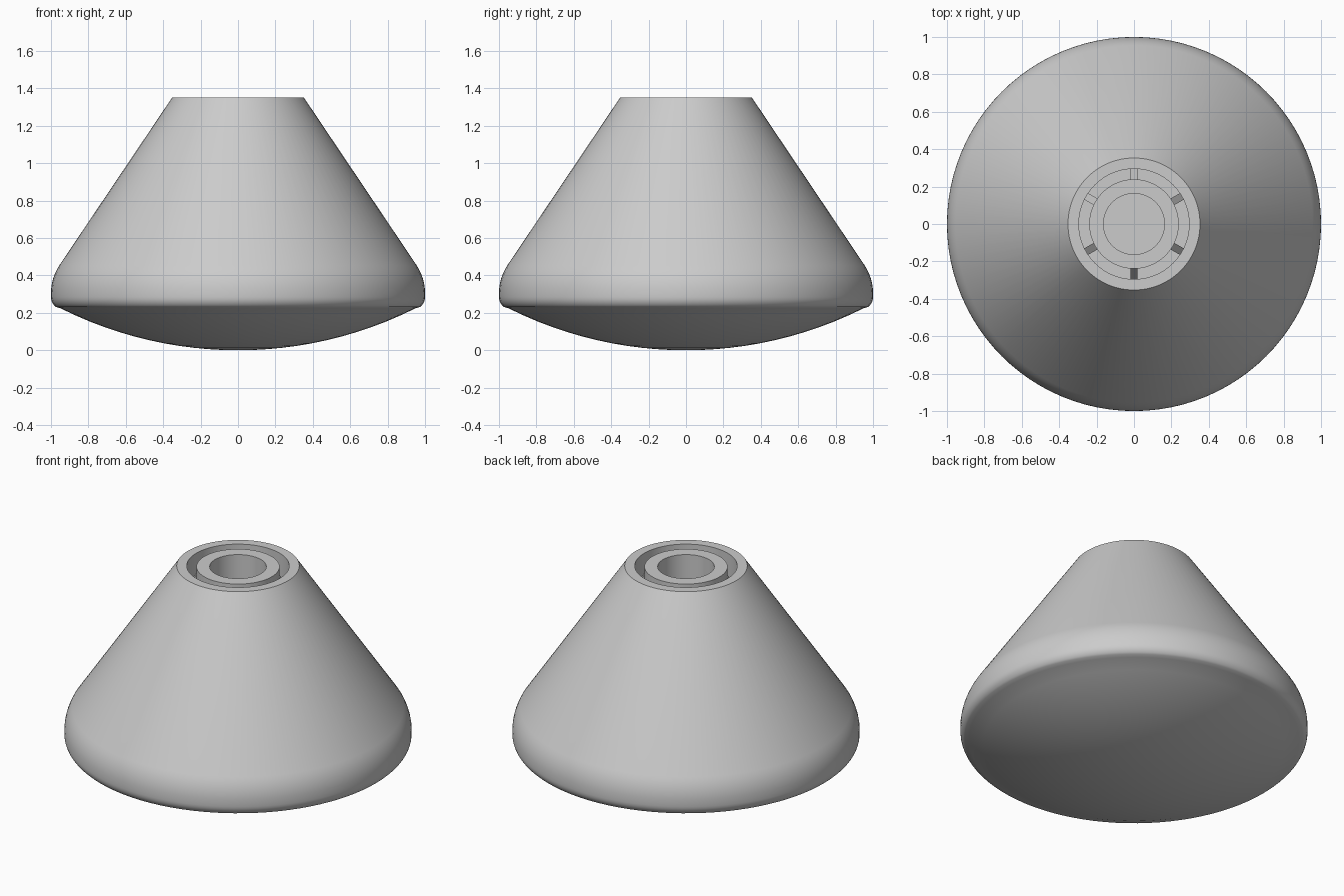
import bpy, bmesh
from math import sin, cos, pi, radians, sqrt
from mathutils import Matrix

if "Cube" in bpy.data.objects:
    bpy.data.objects.remove(bpy.data.objects["Cube"])

SEGMENTS = 96
TOP = 1.35
FLOOR = 1.12


def finish(name, bm, smooth=True):
    bmesh.ops.recalc_face_normals(bm, faces=bm.faces[:])
    mesh = bpy.data.meshes.new(name)
    bm.to_mesh(mesh)
    bm.free()
    obj = bpy.data.objects.new(name, mesh)
    bpy.context.collection.objects.link(obj)
    if smooth:
        bpy.ops.object.select_all(action='DESELECT')
        obj.select_set(True)
        bpy.context.view_layer.objects.active = obj
        bpy.ops.object.shade_smooth_by_angle(angle=radians(30))
    return obj


def lathe(name, profile, closed=False):
    """Revolve an (r, z) profile about the z axis."""
    bm = bmesh.new()
    verts = [bm.verts.new((r, 0, z)) for r, z in profile]
    edges = [bm.edges.new(p) for p in zip(verts, verts[1:])]
    if closed:
        edges.append(bm.edges.new((verts[-1], verts[0])))
    bmesh.ops.spin(bm, geom=verts + edges, axis=(0, 0, 1), cent=(0, 0, 0),
                   angle=2 * pi, steps=SEGMENTS, use_duplicate=False)
    bmesh.ops.remove_doubles(bm, verts=bm.verts[:], dist=1e-5)
    return finish(name, bm)


# Body: shallow spherical base, rounded shoulder, cone, open recess at the top
R = 2.12
profile = [(0.95 * i / 12, R - sqrt(R * R - (0.95 * i / 12) ** 2)) for i in range(13)]
for i in range(1, 7):                       # tight lower corner
    a = radians(-66 + 66 * i / 6)
    profile.append((0.94 + 0.06 * cos(a), 0.285 + 0.065 * sin(a)))
for i in range(7):                          # softer upper shoulder
    a = radians(33.5 * i / 6)
    profile.append((0.73 + 0.27 * cos(a), 0.305 + 0.27 * sin(a)))
profile += [(0.353, TOP), (0.295, TOP), (0.295, FLOOR), (0, FLOOR)]
lathe("capsule_body", profile)

# Inner collar around the tunnel
lathe("tunnel_collar", [(0.163, FLOOR), (0.163, TOP - 0.005),
                        (0.239, TOP - 0.005), (0.239, FLOOR)], closed=True)

# Six sloping braces across the gap
for i in range(6):
    bm = bmesh.new()
    side = [(0.235, FLOOR), (0.297, FLOOR), (0.297, 1.19), (0.235, 1.30)]
    face = bm.faces.new([bm.verts.new((r, -0.02, z)) for r, z in side])
    ext = bmesh.ops.extrude_face_region(bm, geom=[face])
    moved = [v for v in ext["geom"] if isinstance(v, bmesh.types.BMVert)]
    bmesh.ops.translate(bm, vec=(0, 0.04, 0), verts=moved)
    bm.transform(Matrix.Rotation(radians(30 + 60 * i), 4, 'Z'))
    finish(f"brace_{i + 1}", bm, smooth=False)
